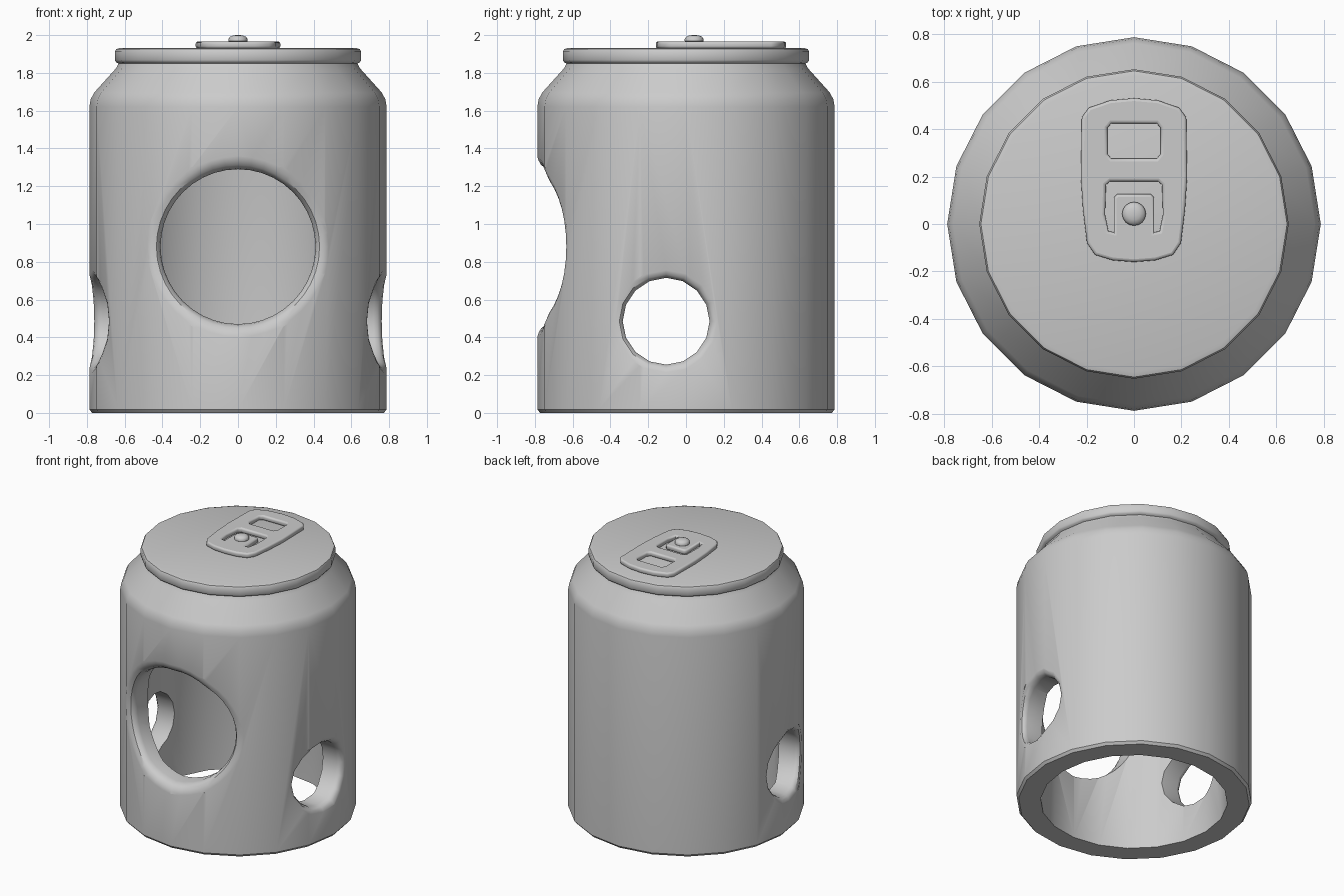
import bpy, bmesh
from math import sin, cos, asin, pi, floor, radians

cube = bpy.data.objects.get("Cube")
if cube:
    bpy.data.objects.remove(cube, do_unlink=True)

SIDES = 20
STEP = 2 * pi / SIDES
R = 0.787


def activate(ob):
    bpy.ops.object.select_all(action='DESELECT')
    ob.select_set(True)
    bpy.context.view_layer.objects.active = ob


def smooth(ob, angle=35):
    activate(ob)
    bpy.ops.object.shade_smooth_by_angle(angle=radians(angle))


def loft(name, rings):
    """Skin a list of equal-length point rings and cap both ends."""
    bm = bmesh.new()
    loops = [[bm.verts.new(p) for p in ring] for ring in rings]
    n = len(loops[0])
    for a, b in zip(loops, loops[1:]):
        for i in range(n):
            j = (i + 1) % n
            bm.faces.new((a[i], a[j], b[j], b[i]))
    bm.faces.new(loops[0])
    bm.faces.new(loops[-1])
    bmesh.ops.recalc_face_normals(bm, faces=bm.faces)
    mesh = bpy.data.meshes.new(name)
    bm.to_mesh(mesh)
    bm.free()
    ob = bpy.data.objects.new(name, mesh)
    bpy.context.collection.objects.link(ob)
    return ob


def lathe(name, profile, sides=SIDES):
    return loft(name, [[(r * cos(2 * pi * i / sides), r * sin(2 * pi * i / sides), z)
                        for i in range(sides)] for r, z in profile])


def wall_depth(u):
    """Distance of the faceted wall from the axis plane at lateral offset u."""
    k = floor(asin(u / R) / STEP)
    u0, u1 = R * sin(k * STEP), R * sin((k + 1) * STEP)
    w0, w1 = R * cos(k * STEP), R * cos((k + 1) * STEP)
    return w0 + (w1 - w0) * (u - u0) / (u1 - u0)


def hole_cutter(name, place, u_mid, z_mid, profile, sides):
    """Flared plug whose rounded lip follows the can wall."""
    rings = []
    for r, sink in profile:
        ring = []
        for i in range(sides):
            t = 2 * pi * i / sides
            u = u_mid + r * cos(t)
            ring.append(place(u, wall_depth(u) - sink, z_mid + r * sin(t)))
        rings.append(ring)
    ob = loft(name, rings)
    ob.hide_render = True
    return ob


# Hollow can body: inner wall, open bottom, outer wall, shoulder, rim and lid
body = lathe("can_body", [
    (0.50, 1.76), (0.60, 1.63), (0.625, 1.56), (0.625, 0.0),
    (0.772, 0.0), (R, 0.018), (R, 1.62), (0.78, 1.66), (0.762, 1.695),
    (0.645, 1.825), (0.632, 1.85), (0.646, 1.857), (0.652, 1.868),
    (0.652, 1.912), (0.645, 1.926), (0.625, 1.932)])

# Large front opening and a smaller opening on each side
front_lip = [(0.41, 0.45), (0.41, 0.075), (0.416, 0.045), (0.432, 0.02),
             (0.457, 0.006), (0.488, -0.003), (0.50, -0.2)]
side_lip = [(0.23, 0.4), (0.23, 0.05), (0.235, 0.028), (0.248, 0.01),
            (0.277, -0.003), (0.285, -0.2)]
cutters = [hole_cutter("front_cutter", lambda u, w, z: (u, -w, z), 0, 0.88, front_lip, 40)]
for side, s in (("left", 1), ("right", -1)):
    cutters.append(hole_cutter(side + "_cutter", lambda u, w, z, s=s: (s * w, u, z),
                               -0.105, 0.485, side_lip, 16))

activate(body)
for cutter in cutters:
    mod = body.modifiers.new(cutter.name, 'BOOLEAN')
    mod.operation = 'DIFFERENCE'
    mod.solver = 'EXACT'
    mod.object = cutter
    bpy.ops.object.modifier_apply(modifier=mod.name)
for cutter in cutters:
    bpy.data.objects.remove(cutter, do_unlink=True)
smooth(body)

# Pull tab: outline with a finger window and a U-shaped slot
half_outline = [(0.09, -0.153), (0.165, -0.13), (0.198, -0.08), (0.215, 0.06),
                (0.224, 0.2), (0.22, 0.45), (0.19, 0.49), (0.1, 0.521)]
half_window = [(0.095, 0.275), (0.112, 0.295), (0.112, 0.405), (0.095, 0.424)]
half_slot = [(0.085, 0.112), (0.085, -0.035), (0.108, -0.03), (0.122, 0.04),
             (0.118, 0.165), (0.1, 0.18)]


def mirrored(half):
    return half + [(-x, y) for x, y in reversed(half)]


curve = bpy.data.curves.new("pull_tab", 'CURVE')
curve.dimensions = '2D'
curve.fill_mode = 'BOTH'
curve.extrude = 0.006
curve.bevel_depth = 0.012
curve.bevel_resolution = 2
curve.offset = -0.012
outline = [(0, -0.16)] + half_outline + [(0, 0.53)] + [(-x, y) for x, y in reversed(half_outline)]
slot = [(0.07, 0.126)] + half_slot
for pts in (outline, mirrored(half_window), mirrored(slot)):
    spline = curve.splines.new('POLY')
    spline.points.add(len(pts) - 1)
    for p, (x, y) in zip(spline.points, pts):
        p.co = (x, y, 0, 1)
    spline.use_cyclic_u = True
tab = bpy.data.objects.new("pull_tab", curve)
bpy.context.collection.objects.link(tab)
tab.location.z = 1.948
activate(tab)
bpy.ops.object.convert(target='MESH')
smooth(bpy.context.object, 50)

# Rivet holding the tab
rivet = lathe("rivet", [(0.04, 1.93), (0.04, 1.96), (0.05, 1.968), (0.05, 1.98),
                        (0.042, 1.991), (0.026, 1.998), (0.008, 2.0)], 16)
rivet.location.y = 0.043
smooth(rivet, 50)
